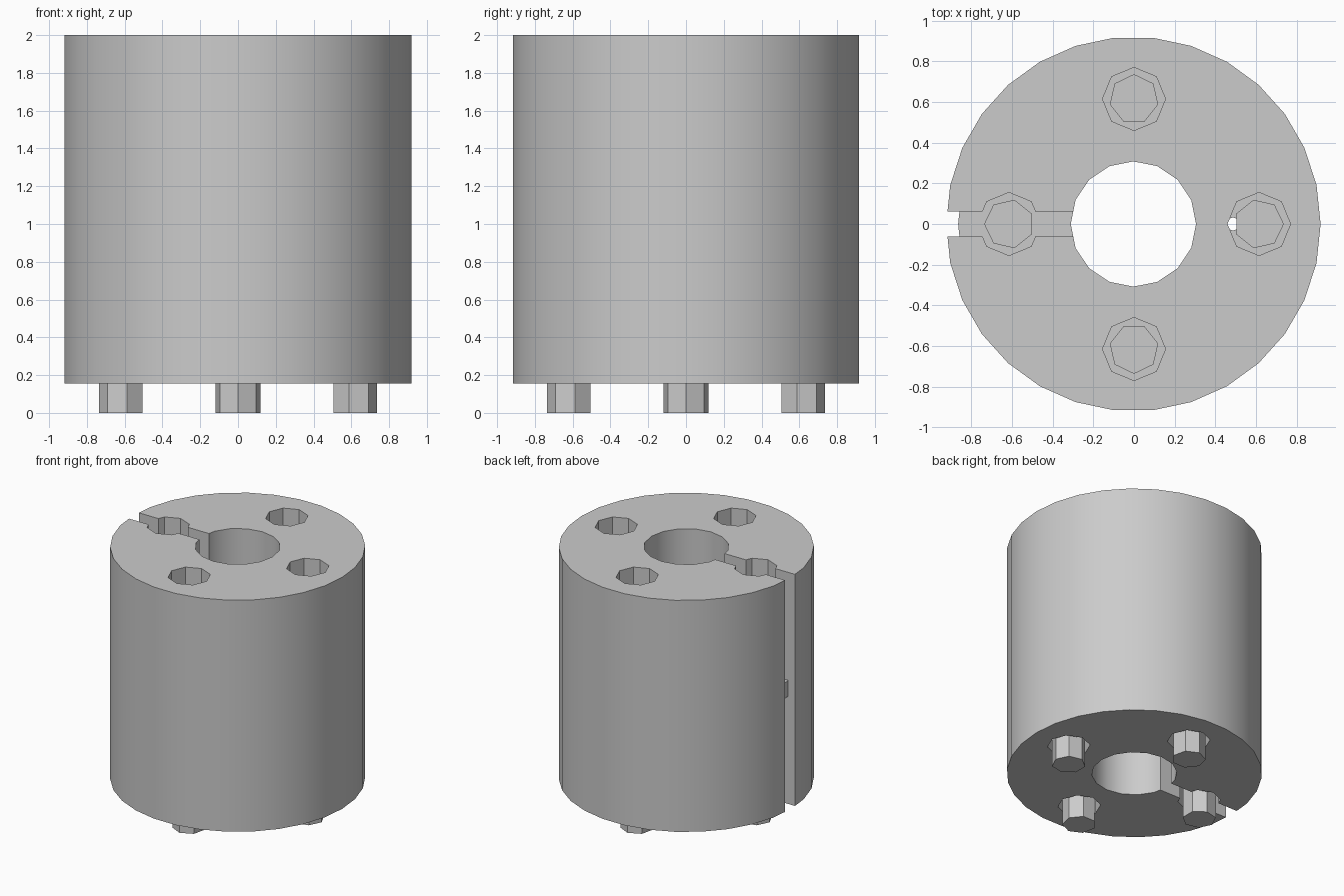
import bpy
import math

cube = bpy.data.objects.get("Cube")
if cube:
    bpy.data.objects.remove(cube, do_unlink=True)

BOTTOM, TOP = 0.155, 2.0
MID = (BOTTOM + TOP) / 2
RING = 0.615          # distance of the pins from the axis
BORE = 0.308

grey = bpy.data.materials.new("plain grey")
grey.use_nodes = True
colour = (0.6, 0.6, 0.6, 1)
grey.diffuse_color = colour
grey.node_tree.nodes["Principled BSDF"].inputs["Base Color"].default_value = colour


def prism(name, sides, radius, low, high, x=0, y=0, turn=0):
    """Upright prism with one corner pointing along the turn angle."""
    bpy.ops.mesh.primitive_cylinder_add(
        vertices=sides, radius=radius, depth=high - low,
        location=(x, y, (low + high) / 2), rotation=(0, 0, turn - math.pi / 2))
    obj = bpy.context.object
    obj.name = name
    bpy.ops.object.transform_apply(location=False, rotation=True, scale=True)
    obj.data.materials.append(grey)
    return obj


def carve(obj, cutters):
    """Cut each helper out of the object, then remove the helper."""
    for cutter in cutters:
        cutter.hide_render = True
        mod = obj.modifiers.new("cut", 'BOOLEAN')
        mod.operation = 'DIFFERENCE'
        mod.solver = 'EXACT'
        mod.object = cutter
        bpy.context.view_layer.objects.active = obj
        bpy.ops.object.modifier_apply(modifier=mod.name)
        bpy.data.objects.remove(cutter, do_unlink=True)


def smooth(obj):
    bpy.ops.object.select_all(action='DESELECT')
    obj.select_set(True)
    bpy.context.view_layer.objects.active = obj
    bpy.ops.object.shade_smooth_by_angle(angle=math.radians(30))


angles = [i * math.pi / 2 for i in range(4)]
spots = [(RING * math.cos(a), RING * math.sin(a), a) for a in angles]

# Slotted body with a central bore and four pin holes
body = prism("slotted_body", 30, 0.921, BOTTOM, TOP, x=-0.003)
cutters = [prism("bore_cutter", 16, BORE, -1, 3, x=-0.003)]
cutters += [prism("hole_cutter", 8, 0.155, -1, 3, x, y, a) for x, y, a in spots]
bpy.ops.mesh.primitive_cube_add(size=1, location=(-0.75, 0, 1))
slot = bpy.context.object
slot.scale = (1.1, 0.122, 4)
bpy.ops.object.transform_apply(location=False, rotation=False, scale=True)
cutters.append(slot)
carve(body, cutters)
smooth(body)

# Inner plate halfway up, closing the holes and bridging the slot
plate = prism("inner_plate", 30, 0.862, MID - 0.063, MID + 0.063, x=-0.003)
carve(plate, [prism("bore_cutter", 16, BORE, -1, 3, x=-0.003),
              prism("vent_cutter", 8, 0.033, -1, 3, x=0.487)])
smooth(plate)

# Seven-sided pins standing out below the body
for name, (x, y, a) in zip(("left", "back", "right", "front"), spots):
    prism(name + "_pin", 7, 0.122, 0, MID + 0.12, x, y, a)
